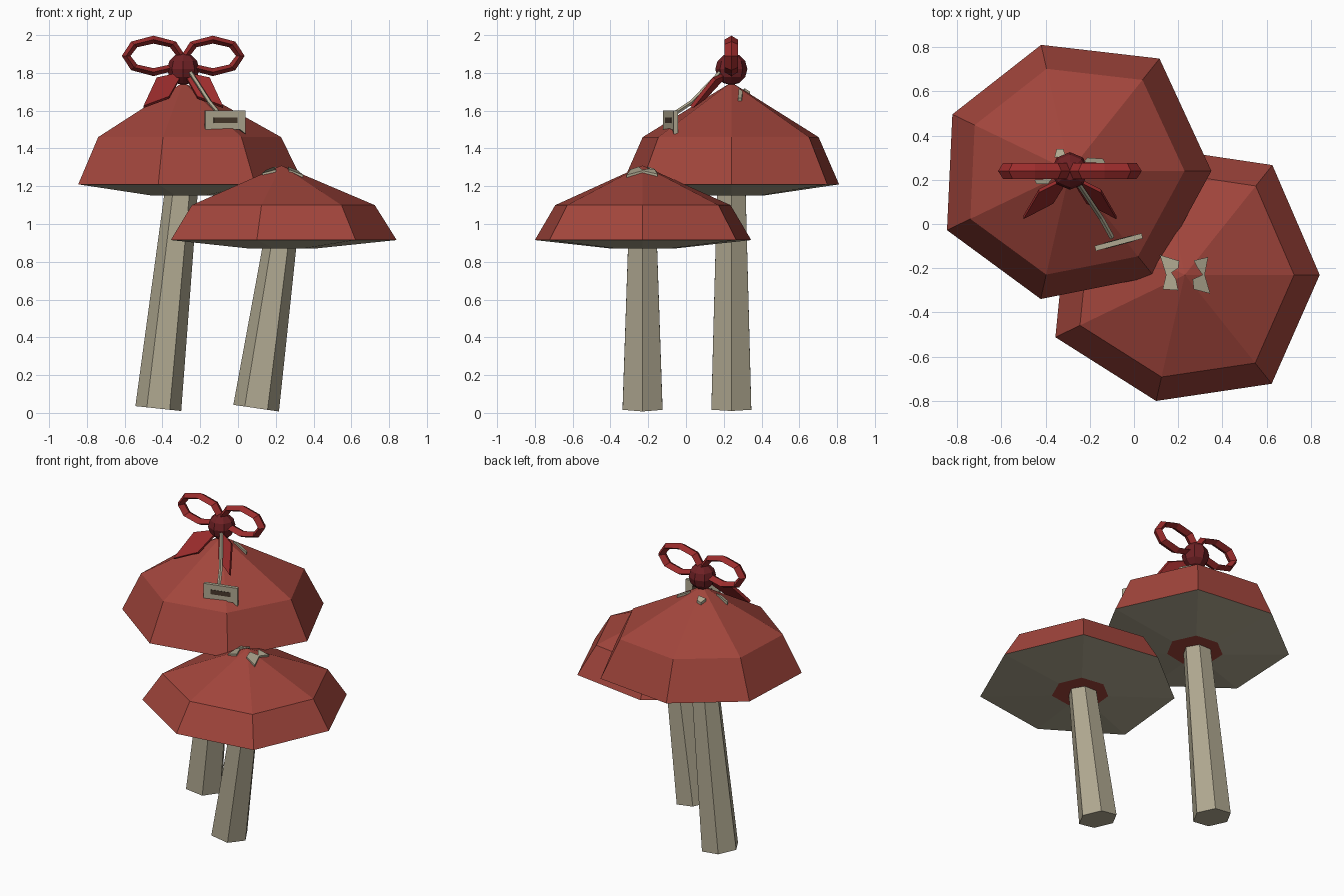
import bpy, bmesh
from math import sin, cos, pi, hypot, radians
from mathutils import Vector

if "Cube" in bpy.data.objects:
    bpy.data.objects.remove(bpy.data.objects["Cube"])


def material(name, rgb):
    m = bpy.data.materials.new(name)
    m.diffuse_color = (*rgb, 1)
    m.use_nodes = True
    m.node_tree.nodes["Principled BSDF"].inputs["Base Color"].default_value = m.diffuse_color
    return m


RED = material("cap_red", (0.36, 0.06, 0.045))
CREAM = material("cream", (0.43, 0.39, 0.28))
RIBBON = material("ribbon_red", (0.33, 0.025, 0.025))
KNOT = material("knot_red", (0.16, 0.015, 0.018))
BROWN = material("dark_brown", (0.06, 0.04, 0.025))


def build(name, verts, faces, *mats, slots=None):
    me = bpy.data.meshes.new(name)
    me.from_pydata([tuple(v) for v in verts], [], faces)
    for m in mats:
        me.materials.append(m)
    if slots:
        me.polygons.foreach_set("material_index", slots)
    bm = bmesh.new()
    bm.from_mesh(me)
    bmesh.ops.recalc_face_normals(bm, faces=bm.faces)
    bm.to_mesh(me)
    bm.free()
    ob = bpy.data.objects.new(name, me)
    bpy.context.collection.objects.link(ob)
    return ob


def strips(rings, n, closed=False):
    """Quads joining consecutive rings of n vertices."""
    return [(a * n + i, a * n + (i + 1) % n, (a + 1) % rings * n + (i + 1) % n, (a + 1) % rings * n + i)
            for a in range(rings if closed else rings - 1) for i in range(n)]


def plate(name, pts, offset, mat):
    """Polygon thickened along an offset vector."""
    n = len(pts)
    off = Vector(offset)
    verts = [Vector(p) - off for p in pts] + [Vector(p) + off for p in pts]
    faces = [tuple(range(n)), tuple(range(n, 2 * n))] + strips(2, n)
    return build(name, verts, faces, mat)


def tube(name, path, radii, n, mat):
    """Straight-sided tube through path points."""
    axis = (Vector(path[-1]) - Vector(path[0])).normalized()
    side = (Vector((1, 0, 0)) - axis * axis.x).normalized()
    other = axis.cross(side)
    verts = [Vector(p) + r * (cos(2 * pi * i / n) * side + sin(2 * pi * i / n) * other)
             for p, r in zip(path, radii) for i in range(n)]
    k = len(path)
    faces = strips(k, n) + [tuple(range(n)), tuple(range((k - 1) * n, k * n))]
    return build(name, verts, faces, mat)


def cap(name, x, y, radii, z_under, z_rim, z_mid, z_top):
    """Seven-sided cap with a cream underside and a red centre."""
    n = len(radii)
    verts = [(x + s * r * cos(2 * pi * i / n), y + s * r * sin(2 * pi * i / n), z)
             for s, z in ((0.29, z_under), (1, z_rim), (0.81, z_mid)) for i, r in enumerate(radii)]
    verts.append((x, y, z_top))
    faces = strips(3, n) + [(2 * n + i, 2 * n + (i + 1) % n, 3 * n) for i in range(n)]
    faces.append(tuple(range(n)))
    build(name, verts, faces, RED, CREAM, slots=[1] * n + [0] * (2 * n + 1))


def spots(name, x, y, z_top, slope, shapes):
    """Pale flakes lying on the cap near its peak."""
    for k, shape in enumerate(shapes):
        pts = [(x + u, y + v, z_top - slope * hypot(u, v) + 0.002) for u, v in shape]
        plate(f"{name}_{k + 1}", pts, (0, 0, 0.009), CREAM)


# Tall mushroom
TX, TY = -0.29, 0.24
cap("tall_cap", TX, TY, (0.64, 0.65, 0.585, 0.59, 0.617, 0.594, 0.61), 1.15, 1.21, 1.46, 1.75)
tube("tall_stem", [(-0.422, TY, 0.023), (-0.295, TY, 1.22)], (0.122, 0.086), 6, CREAM)
spots("tall_spot", TX, TY, 1.75, 0.58, [
    [(-0.07, 0.06), (-0.02, 0.07), (-0.03, 0.10), (-0.06, 0.10)],
    [(0.06, 0.04), (0.16, 0.035), (0.15, 0.055), (0.08, 0.06)],
    [(-0.16, -0.04), (-0.08, -0.035), (-0.10, -0.06), (-0.15, -0.06)]])

# Short mushroom
SX, SY = 0.23, -0.23
cap("short_cap", SX, SY, (0.61, 0.635, 0.59, 0.59, 0.65, 0.585, 0.63), 0.87, 0.915, 1.10, 1.31)
tube("short_stem", [(0.096, SY, 0.025), (0.23, SY, 0.95)], (0.122, 0.086), 6, CREAM)
spots("short_spot", SX, SY, 1.31, 0.43, [
    [(-0.113, 0.09), (-0.025, 0.063), (-0.03, 0.03), (-0.06, 0.01), (-0.04, -0.02),
     (-0.03, -0.07), (-0.10, -0.065), (-0.085, 0)],
    [(0.04, 0.065), (0.105, 0.08), (0.09, 0), (0.115, -0.085), (0.04, -0.065),
     (0.035, -0.02), (0.08, 0), (0.055, 0.035)]])

# Bow knot
bpy.ops.mesh.primitive_uv_sphere_add(segments=8, ring_count=6, radius=0.085, location=(TX, TY, 1.82))
knot = bpy.context.object
knot.name = "bow_knot"
knot.data.materials.append(KNOT)

# Bow loops and tails, mirrored about the knot
for side, label in ((-1, "left"), (1, "right")):
    verts = []
    for i in range(8):
        a = 2 * pi * i / 8
        for w, d in ((1, 0), (0, 0.036), (-1, 0), (0, -0.036)):
            verts.append((TX + side * 0.157 + (0.145 + 0.023 * w) * cos(a), TY + d,
                          1.89 + (0.086 + 0.021 * w) * sin(a)))
    build(f"bow_loop_{label}", verts, strips(8, 4, True), RIBBON)
    tail = [(0, 0.22, 1.80), (0.14, 0.15, 1.77), (0.21, 0.03, 1.62), (0.075, 0.10, 1.67)]
    plate(f"bow_tail_{label}", [(TX + side * u, v, z) for u, v, z in tail], (0, -0.008, 0.006), RIBBON)

# Hanging tag with a string and a dark slot
tube("tag_string", [(-0.25, 0.18, 1.80), (-0.15, 0.03, 1.645), (-0.10, -0.06, 1.585)], (0.012,) * 3, 5, CREAM)
turn = radians(15)


def tag_points(shape):
    return [(-0.069 + u * cos(turn), -0.082 + u * sin(turn), 1.55 + z) for u, z in shape]


def normal(t):
    return (t * sin(turn), -t * cos(turn), 0)


plate("tag", tag_points([(-0.11, 0.05), (0.11, 0.05), (0.11, -0.073), (0.08, -0.05), (-0.11, -0.05)]),
      normal(0.012), CREAM)
plate("tag_slot", tag_points([(-0.065, 0.015), (0.065, 0.015), (0.065, -0.015), (-0.065, -0.015)]),
      normal(0.014), BROWN)
